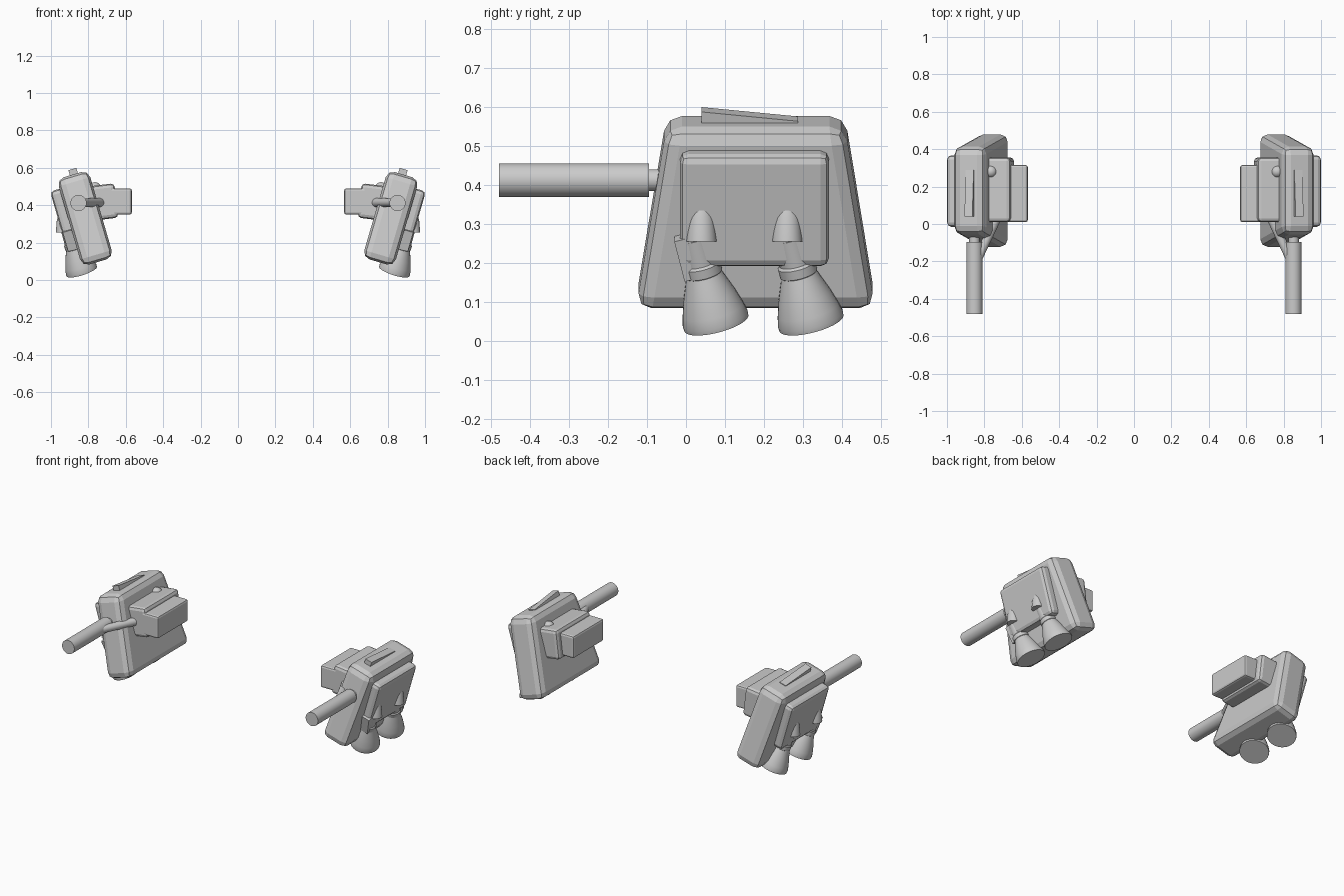
import bpy, bmesh, math
from mathutils import Matrix, Vector

old = bpy.data.objects.get("Cube")
if old:
    bpy.data.objects.remove(old, do_unlink=True)

grey = bpy.data.materials.new("plain grey")
grey.use_nodes = True
COLOUR = (0.6, 0.6, 0.6, 1)
grey.diffuse_color = COLOUR
grey.node_tree.nodes["Principled BSDF"].inputs["Base Color"].default_value = COLOUR

TILT = math.radians(16.3)
POD = Matrix.Translation((0.817, 0, 0.33)) @ Matrix.Rotation(TILT, 4, 'Y')


def finish(name, bm, matrix=Matrix(), bevel=0, segments=2, smooth=True):
    """Bevel, place, and mirror a part to the other side."""
    if bevel:
        bmesh.ops.bevel(bm, geom=bm.edges[:], offset=bevel, segments=segments,
                        profile=0.5, affect='EDGES', clamp_overlap=True)
    bm.transform(matrix)
    bmesh.ops.recalc_face_normals(bm, faces=bm.faces[:])
    mesh = bpy.data.meshes.new(name)
    bm.to_mesh(mesh)
    bm.free()
    mesh.materials.append(grey)
    obj = bpy.data.objects.new(name, mesh)
    bpy.context.collection.objects.link(obj)
    obj.modifiers.new("Mirror", 'MIRROR').use_mirror_merge = False
    bpy.context.view_layer.objects.active = obj
    bpy.ops.object.select_all(action='DESELECT')
    obj.select_set(True)
    if smooth:
        bpy.ops.object.shade_smooth_by_angle(angle=math.radians(30))
    return obj


def prism(name, outline, x0, x1, matrix=Matrix(), bevel=0, segments=2):
    """Extrude a (y, z) outline from x0 to x1."""
    bm = bmesh.new()
    face = bm.faces.new([bm.verts.new((x0, y, z)) for y, z in outline])
    new = bmesh.ops.extrude_face_region(bm, geom=[face])["geom"]
    verts = [v for v in new if isinstance(v, bmesh.types.BMVert)]
    bmesh.ops.translate(bm, verts=verts, vec=(x1 - x0, 0, 0))
    return finish(name, bm, matrix, bevel, segments, smooth=False)


def box(name, centre, size, matrix=Matrix(), bevel=0, segments=2):
    bm = bmesh.new()
    bmesh.ops.create_cube(bm, size=1)
    bm.transform(Matrix.Translation(centre) @ Matrix.Diagonal((*size, 1)))
    return finish(name, bm, matrix, bevel, segments, smooth=False)


def turned(name, start, direction, profile, sides=32):
    """Spin a (distance, radius) profile around an axis, with closed ends."""
    bm = bmesh.new()
    rings = []
    for d, r in profile:
        rings.append([bm.verts.new((r * math.cos(a), r * math.sin(a), d))
                      for a in (2 * math.pi * i / sides for i in range(sides))])
    for low, high in zip(rings, rings[1:]):
        for i in range(sides):
            j = (i + 1) % sides
            bm.faces.new((low[i], low[j], high[j], high[i]))
    bm.faces.new(rings[0])
    bm.faces.new(rings[-1])
    turn = Vector(direction).to_track_quat('Z', 'Y').to_matrix().to_4x4()
    return finish(name, bm, Matrix.Translation(start) @ turn)


# Tilted pod body and its outer cover
prism("pod_body", [(-0.128, -0.243), (0.485, -0.243), (0.408, 0.243), (-0.05, 0.243)],
      -0.088, 0.088, POD, 0.04)
prism("outer_cover", [(-0.015, -0.11), (0.367, -0.11), (0.367, 0.19), (-0.015, 0.19)],
      0.05, 0.14, POD, 0.022)

# Wedge fin on the top edge
prism("top_fin", [(0.04, 0.2), (0.288, 0.2), (0.288, 0.247), (0.04, 0.272)],
      -0.03, 0.014, POD)

# Thrusters: spike on the cover, collar and bell below
AXIS = Vector((-0.3, 0.24, -0.93)).normalized()
for label, y, spike_y in (("front", 0.038, 0.04), ("rear", 0.282, 0.26)):
    turned(label + "_spike", (0.935, spike_y, 0.255), (0, 0, 1),
           [(0, 0.039), (0.06, 0.034), (0.11, 0.022), (0.15, 0.004)])
    top = Vector((0.885, y, 0.2))
    turned(label + "_collar", top, AXIS,
           [(-0.07, 0.04), (0, 0.043), (0.006, 0.049), (0.03, 0.049), (0.036, 0.042)])
    turned(label + "_bell", top, AXIS,
           [(0.02, 0.042), (0.05, 0.053), (0.09, 0.068), (0.13, 0.08),
            (0.155, 0.086), (0.167, 0.085)])

# Small bracket beside the front thruster
bracket = Matrix.Translation((0.9, 0.005, 0.215)) @ Matrix.Rotation(TILT, 4, 'Y') \
    @ Matrix.Rotation(math.radians(14), 4, 'X')
box("thruster_bracket", (0, 0, 0), (0.05, 0.045, 0.11), bracket)

# Inner mount: leaning block, outer box and a round knob
lean = Matrix.Translation((0.72, 0.183, 0.417)) @ Matrix.Rotation(math.radians(7), 4, 'Y')
box("mount_block", (0, 0, 0), (0.14, 0.345, 0.185), lean, 0.02)
box("mount_box", (0.64, 0.163, 0.42), (0.145, 0.305, 0.14), bevel=0.012)
bm = bmesh.new()
bmesh.ops.create_uvsphere(bm, u_segments=24, v_segments=12, radius=0.033)
finish("mount_knob", bm, Matrix.Translation((0.765, 0.28, 0.49)))

# Gun barrel with its thinner root and slanted strut
turned("gun_barrel", (0.853, -0.48, 0.412), (0, 1, 0), [(0, 0.043), (0.385, 0.043)])
turned("barrel_root", (0.853, -0.1, 0.412), (0, 1, 0), [(0, 0.028), (0.15, 0.028)])
turned("barrel_strut", (0.845, -0.21, 0.414), (-0.11, 0.24, 0), [(0, 0.022), (0.27, 0.025)])
